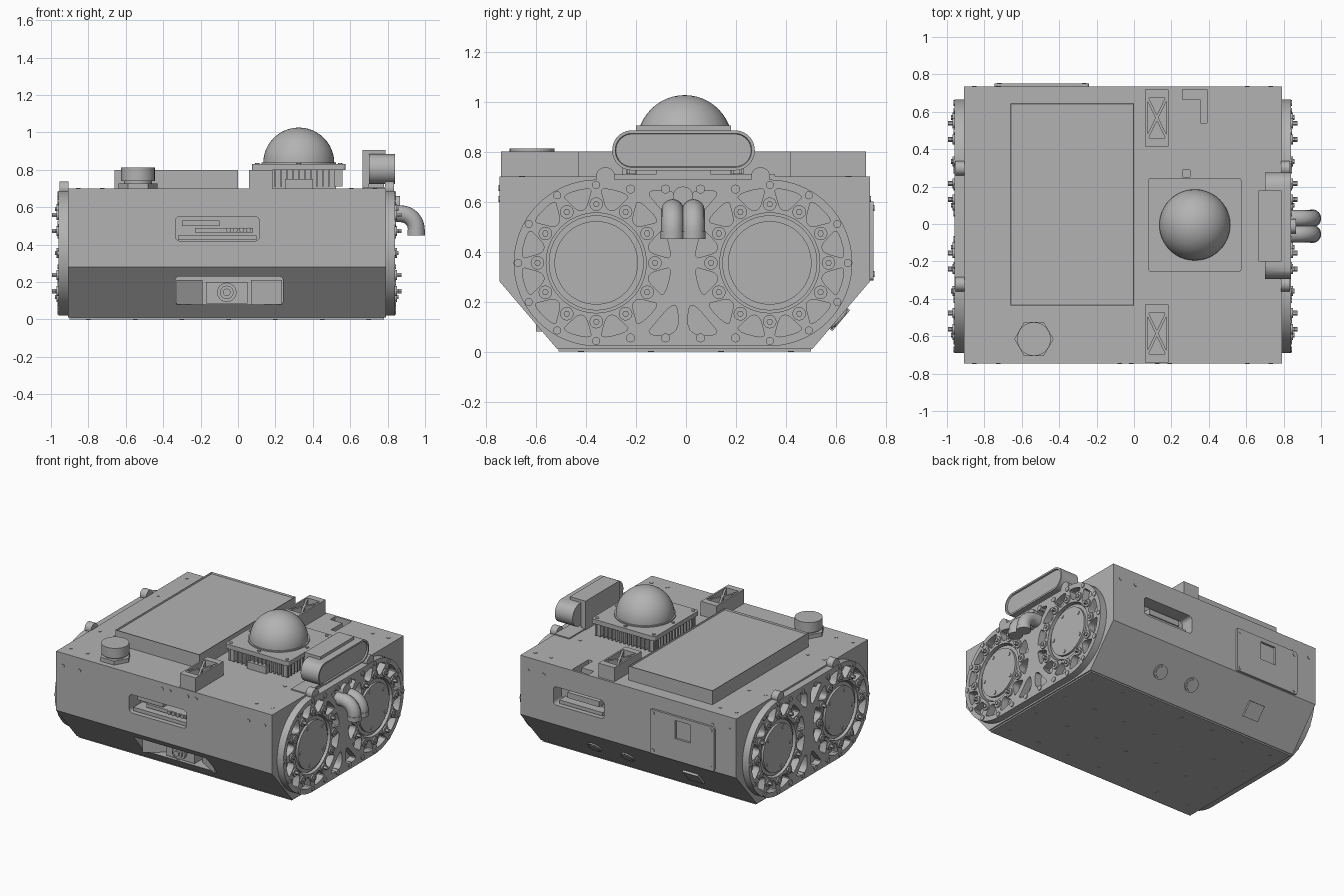
import bpy, bmesh
from math import sin, cos, pi, radians
from mathutils import Matrix

if "Cube" in bpy.data.objects:
    bpy.data.objects.remove(bpy.data.objects["Cube"])

metal = bpy.data.materials.new("machined_grey")
metal.use_nodes = True
GREY = (0.45, 0.45, 0.45, 1)
metal.diffuse_color = GREY
metal.node_tree.nodes["Principled BSDF"].inputs["Base Color"].default_value = GREY
parts = []


def register(name, mesh):
    mesh.materials.clear()
    mesh.materials.append(metal)
    ob = bpy.data.objects.new(name, mesh)
    bpy.context.collection.objects.link(ob)
    parts.append(ob)
    return ob


def build(name, fill):
    """Make one object from a function that fills a bmesh."""
    bm = bmesh.new()
    fill(bm)
    bmesh.ops.recalc_face_normals(bm, faces=bm.faces)
    mesh = bpy.data.meshes.new(name)
    bm.to_mesh(mesh)
    bm.free()
    return register(name, mesh)


def prism(bm, pts, axis, a, b):
    """Extrude a 2D outline along an axis from a to b."""
    place = {"x": lambda p, d: (d, p[0], p[1]),
             "y": lambda p, d: (p[0], d, p[1]),
             "z": lambda p, d: (p[0], p[1], d)}[axis]
    lo = [bm.verts.new(place(p, a)) for p in pts]
    hi = [bm.verts.new(place(p, b)) for p in pts]
    bm.faces.new(lo)
    top = bm.faces.new(hi)
    for i in range(len(pts)):
        j = (i + 1) % len(pts)
        bm.faces.new((lo[i], lo[j], hi[j], hi[i]))
    return top


def box(bm, x, y, z):
    return prism(bm, rect(*x, *y), "z", *z)


def rect(u0, u1, v0, v1):
    return [(u0, v0), (u1, v0), (u1, v1), (u0, v1)]


def slot(u0, u1, v0, v1, r, n=6):
    """Rounded rectangle outline."""
    corners = [(u1 - r, v1 - r), (u0 + r, v1 - r), (u0 + r, v0 + r), (u1 - r, v0 + r)]
    return [(u + r * cos((k + i / n) * pi / 2), v + r * sin((k + i / n) * pi / 2))
            for k, (u, v) in enumerate(corners) for i in range(n + 1)]


def circle(u, v, r, n=24):
    return [(u + r * cos(2 * pi * i / n), v + r * sin(2 * pi * i / n)) for i in range(n)]


def soften(pts):
    """Round the corners of an outline by cutting them twice."""
    for _ in range(2):
        pts = [(p[0] * (1 - t) + q[0] * t, p[1] * (1 - t) + q[1] * t)
               for p, q in zip(pts, pts[1:] + pts[:1]) for t in (0.25, 0.75)]
    return pts


def cut(ob, fill):
    """Subtract a cutter and bake the result."""
    cutter = build("cutter", fill)
    parts.remove(cutter)
    mod = ob.modifiers.new("cut", "BOOLEAN")
    mod.object, mod.solver = cutter, "EXACT"
    mesh = bpy.data.meshes.new_from_object(ob.evaluated_get(bpy.context.evaluated_depsgraph_get()))
    ob.modifiers.clear()
    ob.data = mesh
    bpy.data.objects.remove(cutter)


# Main body with lower chamfers
PROFILE = [(-0.515, 0.01), (0.505, 0.01), (0.735, 0.28), (0.735, 0.7), (-0.745, 0.7), (-0.745, 0.28)]
body = build("body", lambda bm: prism(bm, PROFILE, "x", -0.91, 0.79))


def openings(bm):
    prism(bm, slot(-0.335, 0.115, 0.42, 0.55, 0.025), "y", -0.8, -0.62)
    prism(bm, slot(-0.335, 0.24, 0.08, 0.23, 0.02), "y", -0.8, -0.45)
    prism(bm, slot(0.13, 0.53, 0.42, 0.55, 0.025), "y", 0.64, 0.8)
    prism(bm, [(0.26, 0.665), (0.355, 0.665), (0.355, 0.54), (0.39, 0.54), (0.39, 0.72), (0.26, 0.72)],
          "z", 0.6, 0.8)
    box(bm, (0.26, 0.3), (0.25, 0.29), (0.66, 0.8))


cut(body, openings)
build("bottom_plate", lambda bm: box(bm, (-0.9, 0.78), (-0.51, 0.5), (0, 0.012)))


# Contents of the slots and the lower front camera
def connectors(bm):
    box(bm, (-0.32, 0.1), (-0.72, -0.62), (0.425, 0.45))
    box(bm, (-0.3, -0.1), (-0.7, -0.62), (0.5, 0.53))
    box(bm, (-0.23, 0.08), (-0.7, -0.62), (0.465, 0.49))
    for i in range(4):
        prism(bm, circle(-0.05 + i * 0.035, 0.478, 0.013, 12), "y", -0.71, -0.62)
    box(bm, (0.16, 0.5), (0.64, 0.71), (0.425, 0.45))
    box(bm, (0.2, 0.45), (0.64, 0.69), (0.47, 0.51))


def nose_camera(bm):
    box(bm, (-0.17, 0.05), (-0.56, -0.45), (0.085, 0.2))
    for r, y in ((0.052, -0.585), (0.036, -0.6), (0.02, -0.61)):
        prism(bm, circle(-0.06, 0.145, r), "y", y, -0.5)
    for a, b in ((-0.33, -0.19), (0.235, 0.07)):
        prism(bm, [(a, -0.6), (a, -0.45), (b, -0.45), (b, -0.5)], "z", 0.08, 0.21)


build("slot_connectors", connectors)
build("front_camera", nose_camera)


# Raised service panel with a shallow lid recess
def panel(bm):
    top = box(bm, (-0.66, 0), (-0.435, 0.645), (0.7, 0.8))
    bmesh.ops.inset_region(bm, faces=[top], thickness=0.035)
    bmesh.ops.inset_region(bm, faces=[top], thickness=0.004, depth=-0.012)


build("service_panel", panel)


# Hollow brackets with cross braces
def bracket(bm, y0, y1):
    x0, x1, t = 0.06, 0.185, 0.012
    box(bm, (x0, x0 + t), (y0, y1), (0.7, 0.8))
    box(bm, (x1 - t, x1), (y0, y1), (0.7, 0.8))
    for a, b in ((y0, y0 + 0.045), (y1 - 0.045, y1)):
        box(bm, (x0, x1), (a, b), (0.7, 0.8))
    a, b, w = y0 + 0.04, y1 - 0.04, 0.016
    for p, q in ((x0, x1 - w), (x1 - w, x0)):
        prism(bm, [(p, a), (p + w, a), (q + w, b), (q, b)], "z", 0.7, 0.795)


build("front_bracket", lambda bm: bracket(bm, -0.74, -0.43))
build("rear_bracket", lambda bm: bracket(bm, 0.415, 0.72))


# Hexagonal cap
def cap(bm):
    prism(bm, circle(-0.535, -0.615, 0.105, 6), "z", 0.7, 0.728)
    prism(bm, circle(-0.535, -0.615, 0.075, 32), "z", 0.728, 0.74)
    prism(bm, circle(-0.535, -0.615, 0.09, 40), "z", 0.74, 0.812)


build("filler_cap", cap)

# Sensor dome on a finned base
CX, CY = 0.325, -0.005


def dome_base(bm):
    box(bm, (CX - 0.2, CX + 0.2), (CY - 0.2, CY + 0.2), (0.7, 0.8))
    prism(bm, slot(CX - 0.25, CX + 0.25, CY - 0.25, CY + 0.25, 0.015), "z", 0.8, 0.832)
    prism(bm, circle(CX, CY, 0.2, 48), "z", 0.832, 0.84)
    for i in range(15):
        o = -0.224 + i * 0.032
        for s in (-1, 1):
            box(bm, (CX + o - 0.005, CX + o + 0.005), sorted((CY + s * 0.19, CY + s * 0.235)), (0.71, 0.8))
            box(bm, sorted((CX + s * 0.19, CX + s * 0.235)), (CY + o - 0.005, CY + o + 0.005), (0.71, 0.8))
    for i in (-1, 0, 1):
        for j in (-1, 0, 1):
            if i or j:
                prism(bm, circle(CX + i * 0.222, CY + j * 0.222, 0.012, 12), "z", 0.832, 0.837)
    box(bm, (0.25, 0.4), (CY - 0.25, CY), (0.7, 0.75))


def dome(bm):
    bmesh.ops.create_uvsphere(bm, u_segments=48, v_segments=24, radius=0.19,
                              matrix=Matrix.Translation((CX, CY, 0.836)))
    low = [v for v in bm.verts if v.co.z < 0.82]
    bmesh.ops.delete(bm, geom=low, context="VERTS")


build("dome_base", dome_base)
build("sensor_dome", dome)


# Side camera with its bracket
def side_camera(bm):
    face = prism(bm, slot(-0.295, 0.275, 0.725, 0.885, 0.079, 10), "x", 0.7, 0.84)
    bmesh.ops.inset_region(bm, faces=[face], thickness=0.01, depth=0.01)
    bmesh.ops.inset_region(bm, faces=[face], thickness=0.012)
    bmesh.ops.inset_region(bm, faces=[face], thickness=0.003, depth=-0.01)


def camera_mount(bm):
    box(bm, (0.67, 0.785), (-0.36, 0.355), (0.698, 0.708))
    box(bm, (0.665, 0.7), (-0.2, 0.18), (0.7, 0.905))
    box(bm, (0.665, 0.788), (-0.2, 0.18), (0.885, 0.905))
    box(bm, (0.7, 0.78), (-0.12, 0.1), (0.7, 0.73))


build("side_camera", side_camera)
build("side_camera_mount", camera_mount)

# Pocketed side plates; u runs along the body, measured from MID
MID, HUB_Z, HUB = -0.012, 0.355, 0.347


def side_outlines():
    outer = slot(MID - 0.677, MID + 0.677, HUB_Z - 0.333, HUB_Z + 0.333, 0.333, 20)
    holes = []
    for s in (-1, 1):
        u = MID + s * HUB
        holes.append(circle(u, HUB_Z, 0.2, 64))
        for k in range(12):
            polar = [(0.218, -4), (0.262, -9), (0.305, -12), (0.305, 12), (0.262, 9), (0.218, 4)]
            holes.append(soften([(u + r * cos(radians(15 + 30 * k + a)), HUB_Z + r * sin(radians(15 + 30 * k + a)))
                                 for r, a in polar]))
        for t in (-1, 1):
            gap = [(0.02, 0.17), (0.05, 0.17), (0.11, 0.24), (0.15, 0.29), (0.02, 0.29)]
            holes.append(soften([(MID + s * p, HUB_Z + t * q) for p, q in gap]))
    return [outer] + holes


def side_plate(name, x):
    curve = bpy.data.curves.new(name, "CURVE")
    curve.dimensions, curve.fill_mode, curve.extrude = "2D", "BOTH", 0.025
    for pts in side_outlines():
        sp = curve.splines.new("POLY")
        sp.points.add(len(pts) - 1)
        for point, (u, v) in zip(sp.points, pts):
            point.co = (u, v, 0, 1)
        sp.use_cyclic_u = True
    tmp = bpy.data.objects.new("tmp", curve)
    bpy.context.collection.objects.link(tmp)
    mesh = bpy.data.meshes.new_from_object(tmp.evaluated_get(bpy.context.evaluated_depsgraph_get()))
    bpy.data.objects.remove(tmp)
    mesh.transform(Matrix(((0, 0, 1, x), (1, 0, 0, 0), (0, 1, 0, 0), (0, 0, 0, 1))))
    register(name, mesh)


def side_fittings(bm, s):
    def disc(u, v, r, h, n=16):
        prism(bm, circle(u, v, r, n), "x", -0.06 + s * 0.845, -0.06 + s * (0.85 + h))
    for t in (-1, 1):
        u = MID + t * HUB
        disc(u, HUB_Z, 0.19, 0.035, 64)
        disc(u, HUB_Z, 0.167, 0.05, 64)
        for k in range(5):
            a = radians(40 + 72 * k)
            disc(u + 0.14 * cos(a), HUB_Z + 0.14 * sin(a), 0.012, 0.055, 12)
        for k in range(12):
            a = radians(30 * k)
            v, w = u + 0.235 * cos(a), HUB_Z + 0.235 * sin(a)
            disc(v, w, 0.027, 0.06)
            disc(v, w, 0.013, 0.085 if k % 3 == 1 else 0.068, 6)
            if t * cos(a) > -0.1:
                disc(u + 0.312 * cos(a), HUB_Z + 0.312 * sin(a), 0.016, 0.056, 12)
        disc(MID + t * 0.31, 0.7, 0.038, 0.045, 24)
        for q in (0.055, 0.65):
            for p in (0.07, 0.21):
                disc(MID + t * p, q, 0.018, 0.056, 12)


for side, s in (("left", 1), ("right", -1)):
    side_plate(side + "_side_plate", -0.06 + s * 0.875)
    build(side + "_side_fittings", lambda bm: side_fittings(bm, s))


# Twin downturned pipes
def pipe(name, y):
    curve = bpy.data.curves.new(name, "CURVE")
    curve.dimensions, curve.bevel_depth, curve.bevel_resolution, curve.use_fill_caps = "3D", 0.045, 6, True
    arc = [(0.87 + 0.083 * sin(i * pi / 20), 0.482 + 0.083 * cos(i * pi / 20)) for i in range(11)]
    path = [(0.82, 0.565)] + arc + [(0.953, 0.455)]
    sp = curve.splines.new("POLY")
    sp.points.add(len(path) - 1)
    for point, (x, z) in zip(sp.points, path):
        point.co = (x, y, z, 1)
    tmp = bpy.data.objects.new("tmp", curve)
    bpy.context.collection.objects.link(tmp)
    register(name, bpy.data.meshes.new_from_object(tmp.evaluated_get(bpy.context.evaluated_depsgraph_get())))
    bpy.data.objects.remove(tmp)
    build(name + "_collar", lambda bm: prism(bm, circle(0.953, y, 0.048, 32), "z", 0.45, 0.482))


pipe("front_pipe", MID - 0.042)
pipe("rear_pipe", MID + 0.042)
build("pipe_flange", lambda bm: prism(bm, slot(MID - 0.04, MID + 0.04, 0.52, 0.66, 0.038), "x", 0.8, 0.865))


# Rear access panel with a square window, and chamfer fittings
rear = build("rear_panel", lambda bm: prism(bm, slot(-0.745, -0.24, 0.285, 0.6, 0.015), "y", 0.73, 0.75))
cut(rear, lambda bm: box(bm, (-0.56, -0.44), (0.7, 0.8), (0.44, 0.57)))


def chamfer_fittings(bm):
    for x in (0.29, 0.03):
        prism(bm, circle(x, 0, 0.05, 32), "z", -0.02, 0.008)
        prism(bm, circle(x, 0, 0.038, 32), "z", 0, 0.012)
    box(bm, (-0.55, -0.43), (-0.055, 0.055), (-0.02, 0.014))
    slope = Matrix.Translation((0, 0.61, 0.133)) @ Matrix.Rotation(radians(-130.4), 4, "X")
    bmesh.ops.transform(bm, matrix=slope, verts=bm.verts)


build("rear_chamfer_fittings", chamfer_fittings)


# Screw heads on every face
def screws(bm):
    for x in (-0.855, -0.725, 0.605, 0.73):
        for y in (-0.655, -0.335, 0.325, 0.65):
            prism(bm, circle(x, y, 0.012, 12), "z", 0.695, 0.703)
        prism(bm, circle(x, 0.61, 0.012, 12), "y", -0.749, -0.74)
        prism(bm, circle(x, 0.61, 0.012, 12), "y", 0.73, 0.739)
    for x in (-0.075, -0.015, 0.125, 0.19):
        prism(bm, circle(x, 0.655, 0.012, 12), "y", -0.749, -0.74)
    for x in (-0.72, -0.265):
        for z in (0.31, 0.575):
            prism(bm, circle(x, z, 0.012, 12), "y", 0.745, 0.753)
    for i in range(7):
        for j in range(4):
            prism(bm, circle(-0.8 + i * 0.25, -0.42 + j * 0.28, 0.012, 12), "z", -0.002, 0.005)


build("screws", screws)

# Smooth the round surfaces, keep machined edges crisp
for ob in parts:
    ob.select_set(True)
bpy.context.view_layer.objects.active = body
bpy.ops.object.shade_smooth_by_angle(angle=radians(30))
